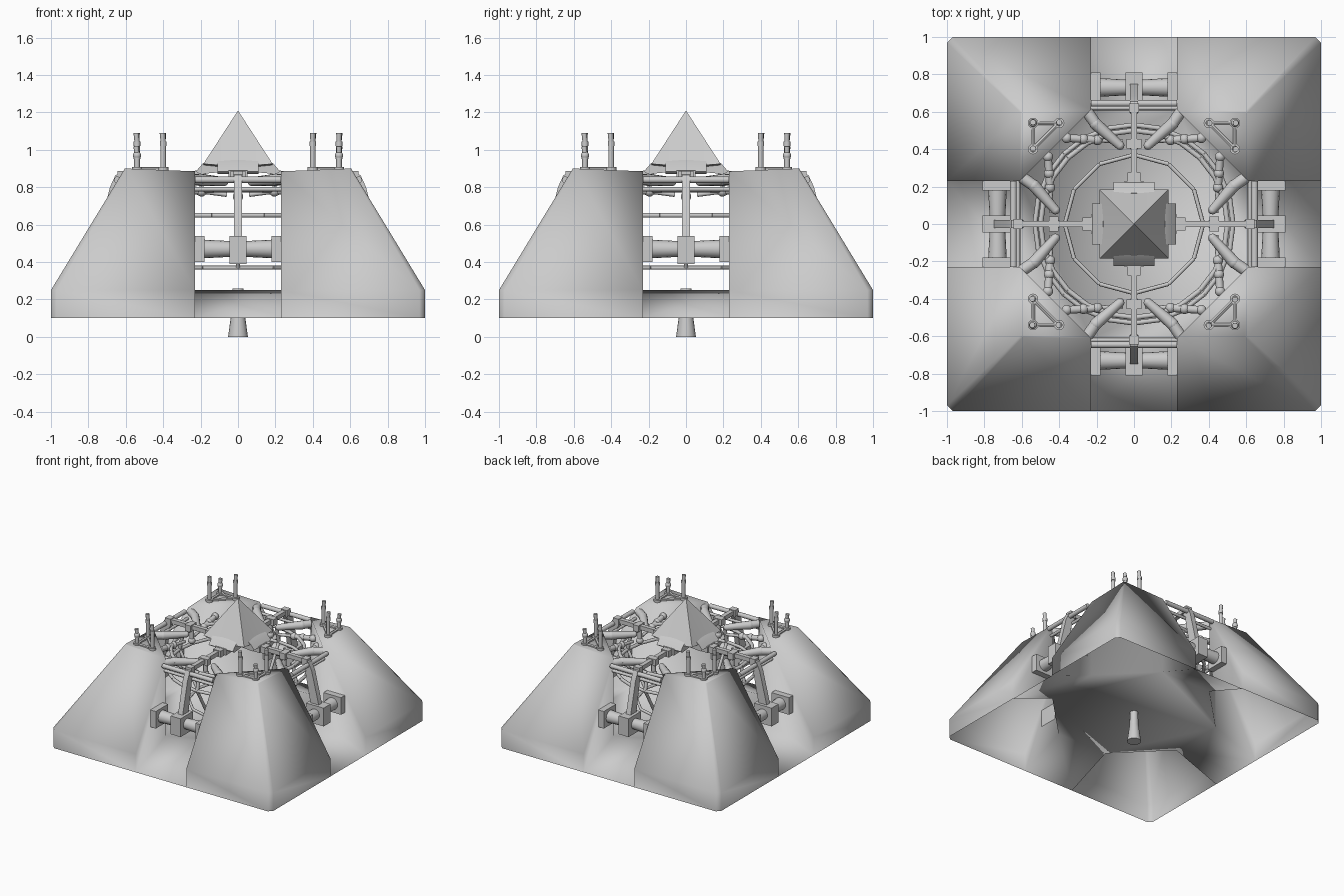
import bpy, bmesh, math
from mathutils import Vector, Matrix

if "Cube" in bpy.data.objects:
    bpy.data.objects.remove(bpy.data.objects["Cube"])


def finish(bm, name, angle=40):
    bmesh.ops.recalc_face_normals(bm, faces=bm.faces)
    me = bpy.data.meshes.new(name)
    bm.to_mesh(me)
    bm.free()
    ob = bpy.data.objects.new(name, me)
    bpy.context.collection.objects.link(ob)
    bpy.ops.object.select_all(action='DESELECT')
    ob.select_set(True)
    bpy.context.view_layer.objects.active = ob
    bpy.ops.object.shade_smooth_by_angle(angle=math.radians(angle))
    return ob


def four(ob):
    # repeat a part on all four sides
    for k in range(1, 4):
        c = ob.copy()
        c.name = f"{ob.name}_{k + 1}"
        c.rotation_euler.z = k * math.pi / 2
        bpy.context.collection.objects.link(c)


def rod(bm, a, b, r1, r2=None, n=12):
    a, b = Vector(a), Vector(b)
    d = b - a
    m = Matrix.Translation((a + b) / 2) @ d.to_track_quat('Z', 'Y').to_matrix().to_4x4()
    bmesh.ops.create_cone(bm, cap_ends=True, segments=n, radius1=r1,
                          radius2=r1 if r2 is None else r2, depth=d.length, matrix=m)


def box(bm, c, s):
    bmesh.ops.create_cube(bm, size=1, matrix=Matrix.Translation(c) @ Matrix.Diagonal((*s, 1)))


def ball(bm, c, r):
    bmesh.ops.create_uvsphere(bm, u_segments=12, v_segments=8, radius=r, matrix=Matrix.Translation(c))


def poly(bm, *faces):
    for f in faces:
        bm.faces.new([bm.verts.new(p) for p in f])
    bmesh.ops.remove_doubles(bm, verts=bm.verts, dist=0.0005)


def extrude_yz(bm, prof, w):
    # side profile in y,z given a half width in x
    n = len(prof)
    l, r = [[(x, y, z) for y, z in prof] for x in (-w, w)]
    poly(bm, l, r, *[[l[i], l[(i + 1) % n], r[(i + 1) % n], r[i]] for i in range(n)])


def ring(name, radius, z, r, n):
    bm = bmesh.new()
    pts = [(radius * math.cos(2 * math.pi * i / n), radius * math.sin(2 * math.pi * i / n), z) for i in range(n)]
    for i in range(n):
        rod(bm, pts[i], pts[(i + 1) % n], r, n=8)
    finish(bm, name, 50)


# hull: four hollow corner shells, ramps between them and a floor, smooth all over
G, F = 0.23, 0.61
low = [(G, 1), (.97, 1), (1, .97), (1, G)]
o1 = [(x, y, .10) for x, y in low]
o2 = [(x, y, .25) for x, y in low]
top = [(G, F, .885), (.595, .605, .90), (.605, .595, .90), (F, G, .885)]
ia, ib = (G, F, .25), (F, G, .25)
shell = [[o1[i], o1[i + 1], o2[i + 1], o2[i]] for i in range(3)]
shell += [[o2[i], o2[i + 1], top[i + 1], top[i]] for i in range(3)]
shell += [top, [ia, ib, top[3], top[0]],
          [o1[0], o2[0], top[0], ia], [o1[3], o2[3], top[3], ib]]
shell.append([(-G, F, .25), ia, o1[0], (-G, 1, .10)])
bm = bmesh.new()
floor = []
for k in range(4):
    m = Matrix.Rotation(-k * math.pi / 2, 3, 'Z')
    poly(bm, *[[m @ Vector(p) for p in f] for f in shell])
    floor += [m @ Vector((-G, F, .25)), m @ Vector(ia)]
poly(bm, floor)
finish(bm, "hull", 100)

# nozzle under the floor
bm = bmesh.new()
rod(bm, (0, 0, 0), (0, 0, .14), .053, .034, 16)
rod(bm, (0, 0, .14), (0, 0, .258), .034, .03, 16)
finish(bm, "nozzle")

# frame rings
ring("lower_ring", .37, .37, .011, 12)
ring("middle_ring", .53, .65, .013, 24)
ring("upper_ring", .50, .785, .014, 24)

# hinge in each gap
bm = bmesh.new()
box(bm, (0, .73, .465), (.09, .16, .15))
for s in (-1, 1):
    box(bm, (s * .205, .73, .47), (.05, .16, .14))
    rod(bm, (0, .73, .47), (s * .19, .73, .47), .040, .050, 16)
rod(bm, (-G, .645, .84), (G, .645, .84), .018)
rod(bm, (-G, .62, .79), (G, .62, .79), .012)
four(finish(bm, "hinge"))

# bent plate leg and radial beam
bm = bmesh.new()
extrude_yz(bm, [(.69, .45), (.77, .45), (.685, .80), (.655, .865), (.60, .885), (.59, .845), (.625, .79)], .021)
box(bm, (0, .42, .865), (.034, .40, .034))
for y, w in ((.25, .07), (.43, .08), (.62, .055)):
    box(bm, (0, y, .862), (w, .05, .052))
rod(bm, (0, .50, .785), (0, .53, .65), .014)
rod(bm, (0, .53, .65), (0, .37, .37), .012)
rod(bm, (0, .42, .86), (0, .42, .74), .018)
ball(bm, (0, .42, .75), .028)
four(finish(bm, "leg_beam"))

# thick arms and pistons between the beams and the shells
bm = bmesh.new()
for s in (-1, 1):
    e = (s * .205, .535, .84)
    rod(bm, (s * .075, .42, .83), e, .024, .033)
    ball(bm, (s * .075, .42, .83), .024)
    ball(bm, e, .033)
    rod(bm, e, (s * .25, .60, .84), .031)
    p, q = Vector((s * .06, .44, .76)), Vector((s * .36, .46, .80))
    rod(bm, p, q, .012)
    rod(bm, p.lerp(q, .45), q, .021)
    for t in (.45, .7, 1):
        ball(bm, p.lerp(q, t), .028)
four(finish(bm, "arms_and_pistons"))

# antenna group on each shell roof, the middle one shorter
bm = bmesh.new()
pins = [(.40, .54), (.54, .54), (.54, .40)]
for i, (x, y) in enumerate(pins):
    u, v = pins[(i + 1) % 3]
    h = -.07 if i == 1 else 0
    rod(bm, (x, y, .897), (u, v, .897), .012, n=6)
    rod(bm, (x, y, .88), (x, y, .908), .028)
    rod(bm, (x, y, .90), (x, y, 1.03 + h), .015)
    if i == 1:
        ball(bm, (x, y, .97), .022)
    rod(bm, (x, y, 1.02 + h), (x, y, 1.045 + h), .018)
    rod(bm, (x, y, 1.04 + h), (x + .004, y, 1.09 + h), .013, .015)
four(finish(bm, "antennas"))

# central pointed cap with four side hoods
bm = bmesh.new()
b = .185
base = [(b, 0), (b, b), (0, b), (-b, b), (-b, 0), (-b, -b), (0, -b), (b, -b)]
rim = [(x, y, .925 if x and y else .91) for x, y in base]
poly(bm, *[[rim[i], rim[(i + 1) % 8], (0, 0, 1.21)] for i in range(8)],
     *[[rim[i], rim[(i + 1) % 8], (0, 0, .89)] for i in range(8)])
finish(bm, "cap", 75)
bm = bmesh.new()
extrude_yz(bm, [(.165, .945), (.19, .925), (.225, .885), (.205, .87), (.10, .88), (.10, .92)], .11)
box(bm, (0, .20, .865), (.10, .06, .05))
four(finish(bm, "cap_hood", 50))
